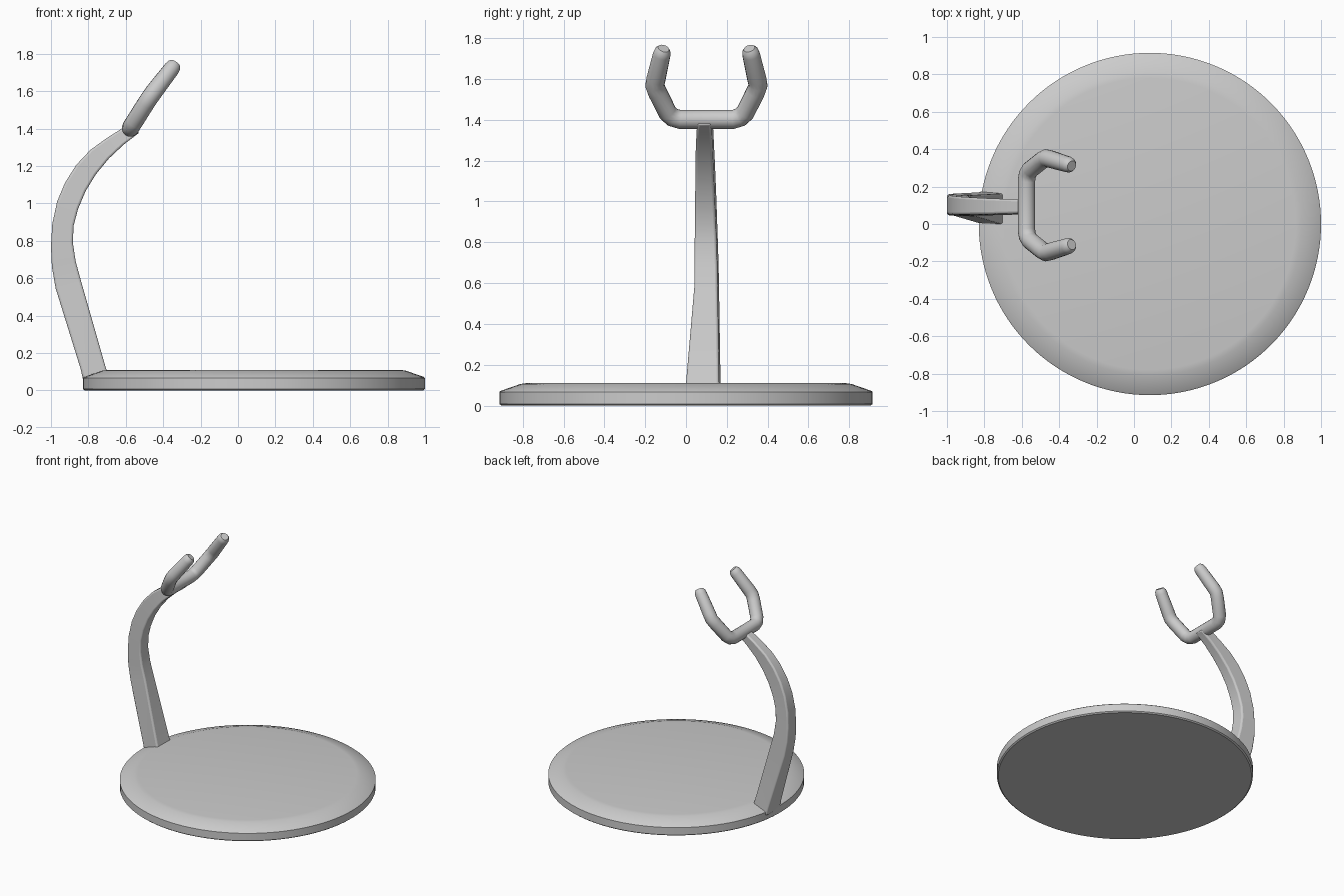
import bpy, bmesh, math

if "Cube" in bpy.data.objects:
    bpy.data.objects.remove(bpy.data.objects["Cube"])


def finish(name, bm, angle):
    bmesh.ops.recalc_face_normals(bm, faces=bm.faces[:])
    mesh = bpy.data.meshes.new(name)
    bm.to_mesh(mesh)
    bm.free()
    ob = bpy.data.objects.new(name, mesh)
    bpy.context.collection.objects.link(ob)
    smooth(ob, angle)
    return ob


def smooth(ob, angle):
    bpy.ops.object.select_all(action='DESELECT')
    ob.select_set(True)
    bpy.context.view_layer.objects.active = ob
    bpy.ops.object.shade_smooth_by_angle(angle=math.radians(angle))


def loft(bm, rings):
    """Skin closed rings of points and cap both ends."""
    rows = [[bm.verts.new(p) for p in ring] for ring in rings]
    n = len(rows[0])
    for a, b in zip(rows, rows[1:]):
        for i in range(n):
            j = (i + 1) % n
            bm.faces.new((a[i], a[j], b[j], b[i]))
    bm.faces.new(rows[0])
    bm.faces.new(rows[-1])


# Round base plate with a sloping rim
SEG = 128
profile = [(0.905, 0.0), (0.915, 0.008), (0.915, 0.066), (0.908, 0.072),
           (0.81, 0.106), (0.78, 0.11)]
bm = bmesh.new()
loft(bm, [[(0.085 + r * math.cos(2 * math.pi * i / SEG),
            r * math.sin(2 * math.pi * i / SEG), z) for i in range(SEG)]
          for r, z in profile])
finish("base_plate", bm, 35)

# Curved arm: outer x, z, inner x, z, then y range of the section
sections = [
    (-0.825, 0.04, -0.68, 0.05, 0.00, 0.175),
    (-0.84, 0.11, -0.705, 0.115, 0.00, 0.17),
    (-0.975, 0.545, -0.838, 0.58, 0.04, 0.163),
    (-0.995, 0.66, -0.868, 0.69, 0.041, 0.161),
    (-1.0, 0.77, -0.883, 0.79, 0.042, 0.158),
    (-0.993, 0.89, -0.879, 0.88, 0.043, 0.154),
    (-0.967, 1.01, -0.855, 0.97, 0.044, 0.150),
    (-0.925, 1.11, -0.815, 1.065, 0.045, 0.146),
    (-0.865, 1.205, -0.76, 1.155, 0.046, 0.142),
    (-0.79, 1.285, -0.69, 1.24, 0.047, 0.138),
    (-0.70, 1.35, -0.61, 1.315, 0.05, 0.135),
    (-0.605, 1.41, -0.525, 1.38, 0.054, 0.132),
]
bm = bmesh.new()
loft(bm, [[(xo, y0 + 0.005, zo), (xi, y0, zi), (xi, y1 - 0.008, zi), (xo, y1, zo)]
          for xo, zo, xi, zi, y0, y1 in sections])
arm = finish("curved_arm", bm, 40)
bev = arm.modifiers.new("soft_edges", 'BEVEL')
bev.width = 0.012
bev.segments = 3
bev.limit_method = 'ANGLE'
bev.angle_limit = math.radians(40)

# Open fork: half path (offset from centre, x, z, radius), mirrored in y
half = [
    (0.13, -0.575, 1.402, 1.0), (0.165, -0.57, 1.412, 1.0), (0.19, -0.555, 1.435, 1.0),
    (0.24, -0.492, 1.535, 1.0), (0.253, -0.47, 1.568, 1.0), (0.247, -0.447, 1.60, 1.0),
    (0.219, -0.355, 1.72, 0.92), (0.214, -0.342, 1.738, 0.84), (0.210, -0.333, 1.75, 0.6),
]
CY = 0.10
path = [(x, CY - d, z, r) for d, x, z, r in reversed(half)]
path += [(x, CY + d, z, r) for d, x, z, r in half]
curve = bpy.data.curves.new("fork", 'CURVE')
curve.dimensions = '3D'
curve.bevel_depth = 0.047
curve.bevel_resolution = 6
curve.use_fill_caps = True
spline = curve.splines.new('POLY')
spline.points.add(len(path) - 1)
for p, (x, y, z, r) in zip(spline.points, path):
    p.co = (x, y, z, 1)
    p.radius = r
fork = bpy.data.objects.new("fork", curve)
bpy.context.collection.objects.link(fork)
bpy.ops.object.select_all(action='DESELECT')
fork.select_set(True)
bpy.context.view_layer.objects.active = fork
bpy.ops.object.convert(target='MESH')
smooth(bpy.context.view_layer.objects.active, 50)
